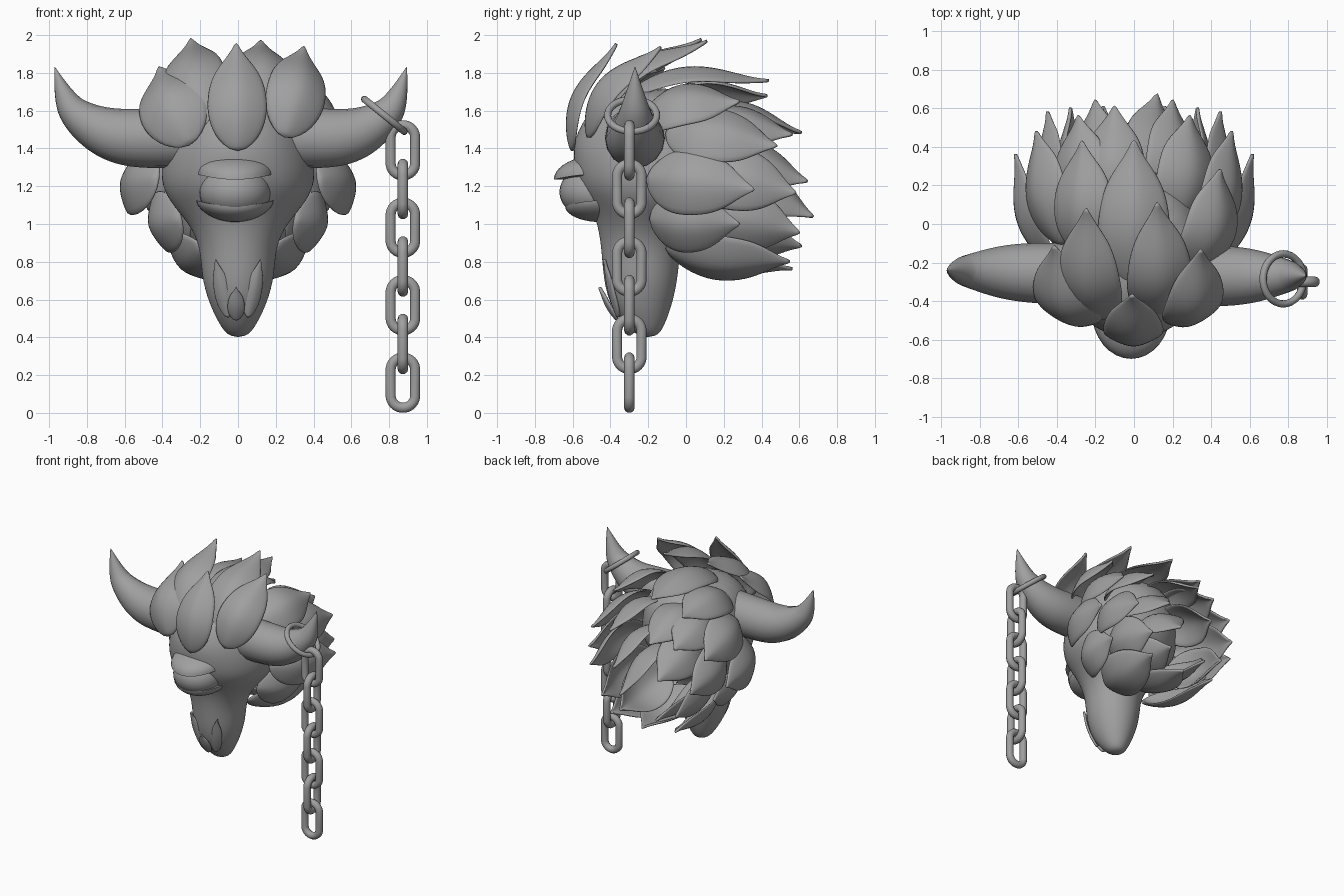
import bpy, bmesh, math
from mathutils import Vector

if "Cube" in bpy.data.objects:
    bpy.data.objects.remove(bpy.data.objects["Cube"])

grey = bpy.data.materials.new("stone_grey")
grey.use_nodes = True
COLOUR = (0.35, 0.35, 0.35, 1)
grey.diffuse_color = COLOUR
grey.node_tree.nodes["Principled BSDF"].inputs["Base Color"].default_value = COLOUR


def finish(name, bm, subdiv=0, thick=0):
    """Turn a bmesh into a smooth object."""
    bmesh.ops.remove_doubles(bm, verts=bm.verts, dist=0.0005)
    bmesh.ops.recalc_face_normals(bm, faces=bm.faces)
    for f in bm.faces:
        f.smooth = True
    mesh = bpy.data.meshes.new(name)
    bm.to_mesh(mesh)
    bm.free()
    mesh.materials.append(grey)
    obj = bpy.data.objects.new(name, mesh)
    bpy.context.collection.objects.link(obj)
    if thick:
        mod = obj.modifiers.new("thickness", "SOLIDIFY")
        mod.thickness = thick
        mod.offset = 0
    if subdiv:
        obj.modifiers.new("smooth", "SUBSURF").levels = subdiv
        obj.modifiers["smooth"].render_levels = subdiv
    return obj


def bridge(bm, rows, closed):
    """Join consecutive rows of vertices with quads."""
    for a, b in zip(rows, rows[1:]):
        n = len(a)
        for i in range(n if closed else n - 1):
            j = (i + 1) % n
            bm.faces.new((a[i], a[j], b[j], b[i]))


def tube(name, points, radii, cyclic=False):
    """Round tube along a path, converted to a mesh."""
    curve = bpy.data.curves.new(name, "CURVE")
    curve.dimensions = "3D"
    curve.bevel_depth = 1
    curve.bevel_resolution = 3 if cyclic else 6
    spline = curve.splines.new("POLY" if cyclic else "NURBS")
    spline.points.add(len(points) - 1)
    for p, co, r in zip(spline.points, points, radii):
        p.co = (*co, 1)
        p.radius = r
    spline.use_cyclic_u = cyclic
    if not cyclic:
        spline.order_u = 3
        spline.use_endpoint_u = True
    spline.use_smooth = True
    curve.materials.append(grey)
    obj = bpy.data.objects.new(name, curve)
    bpy.context.collection.objects.link(obj)
    bpy.ops.object.select_all(action="DESELECT")
    obj.select_set(True)
    bpy.context.view_layer.objects.active = obj
    bpy.ops.object.convert(target="MESH")


OUTLINE = [0, .52, .78, .92, .99, 1, .97, .91, .8, .62, .36, .13, 0]


def leaf(name, base, tip, width, bulge=0.12, thick=0.018):
    """Cupped broad leaf that bows away from the head and flicks at the tip."""
    base, tip = Vector(base), Vector(tip)
    axis = (tip - base).normalized()
    out = (base + tip) / 2 - Vector((0, .3, 1.1))
    out = (out - axis * out.dot(axis)).normalized()
    side = axis.cross(out)
    bm = bmesh.new()
    rows = []
    for k, w in enumerate(OUTLINE):
        t = k / (len(OUTLINE) - 1)
        rise = bulge * math.sin(math.pi * t ** .85) * (1 - t ** 5)
        centre = base.lerp(tip, t) + out * rise
        row = []
        for i in range(-3, 4):
            u = i / 3
            drop = out * (.22 * width * w * abs(u) ** 1.5)
            row.append(bm.verts.new(centre + side * (u * w * width / 2) - drop))
        rows.append(row)
    bridge(bm, rows, False)
    bmesh.ops.dissolve_degenerate(bm, dist=0.0005, edges=bm.edges)
    finish(name, bm, 1, thick)


def ellipsoid(name, centre, size, keep=0):
    """Full ellipsoid, or its upper (1) or lower (-1) half with a closed rim."""
    bm = bmesh.new()
    bmesh.ops.create_uvsphere(bm, u_segments=32, v_segments=20, radius=1)
    if keep:
        cut = bmesh.ops.bisect_plane(bm, geom=bm.verts[:] + bm.edges[:] + bm.faces[:],
                                     plane_co=(0, 0, 0), plane_no=(0, 0, -keep), clear_outer=True)
        rim = [e for e in cut["geom_cut"] if isinstance(e, bmesh.types.BMEdge)]
        bmesh.ops.contextual_create(bm, geom=rim)
    for v in bm.verts:
        # lid rims sag towards the middle
        sag = -.03 * (1 - v.co.x ** 2) if keep else 0
        v.co = Vector([c + s * a for c, s, a in zip(centre, size, v.co)]) + Vector((0, 0, sag))
    obj = finish(name, bm)
    bpy.context.view_layer.objects.active = obj
    bpy.ops.object.select_all(action="DESELECT")
    obj.select_set(True)
    bpy.ops.object.shade_smooth_by_angle(angle=math.radians(40))


# Head: stacked oval sections (z, centre y, half width, half depth)
SECTIONS = [(.4, -.2, .05, .05), (.47, -.22, .1, .11), (.58, -.24, .155, .17),
            (.72, -.24, .195, .2), (.88, -.24, .2, .21), (1, -.22, .26, .25),
            (1.1, -.19, .35, .32), (1.2, -.17, .41, .41), (1.33, -.16, .41, .44),
            (1.45, -.15, .38, .45), (1.6, -.13, .34, .39), (1.72, -.12, .2, .25)]
bm = bmesh.new()
rings = []
for z, y, rx, ry in SECTIONS:
    angles = [math.tau * i / 24 for i in range(24)]
    rings.append([bm.verts.new((rx * math.cos(a), y + ry * math.sin(a), z)) for a in angles])
bridge(bm, rings, True)
bm.faces.new(rings[0])
bm.faces.new(rings[-1])
finish("head", bm, 2)

# Single eye with lids
ellipsoid("eyeball", (-.015, -.47, 1.17), (.19, .2, .15))
ellipsoid("upper_lid", (-.015, -.45, 1.265), (.205, .25, .13), 1)
ellipsoid("lower_lid", (-.015, -.45, 1.125), (.205, .19, .085), -1)

# Mouth flaps and fang
for s, word in ((-1, "right"), (1, "left")):
    leaf("mouth_flap_" + word, (s * .05, -.355, .5), (s * .12, -.435, .82), .09, .015)
leaf("fang", (-.01, -.36, .49), (-.01, -.46, .67), .09, .015)

# Horns
HORN = [(.25, 1.46, .16), (.46, 1.45, .16), (.66, 1.465, .145),
        (.83, 1.55, .1), (.92, 1.66, .06), (.97, 1.83, .002)]
for s, word, shift in ((-1, "right", 0), (1, "left", .08)):
    tube("horn_" + word, [(s * (x - shift * x), -.27 + .03 * x * (s < 0), z) for x, z, r in HORN],
         [r for x, z, r in HORN])

# Unpaired mane leaves: base, tip, width, bulge
SINGLES = [((0, -.6, 1.37), (-.01, -.36, 1.97), .32, .12),
           ((-.25, -.52, 1.4), (-.42, -.1, 1.84), .38, .16),
           ((.24, -.52, 1.44), (.35, -.12, 1.95), .33, .15),
           ((-.18, -.5, 1.48), (-.25, .1, 1.99), .35, .17),
           ((.12, -.48, 1.5), (.12, .13, 1.98), .35, .17),
           ((0, -.34, 1.66), (0, .46, 1.76), .38, .13),
           ((.3, -.25, 1.54), (.45, .3, 1.65), .36, .13),
           ((-.22, -.2, 1.6), (-.27, .45, 1.68), .35, .12),
           ((-.1, 0, 1.55), (-.1, .63, 1.48), .36, .13),
           ((.03, .1, 1.28), (.12, .69, 1.03), .38, .12),
           ((0, -.02, .9), (0, .58, .76), .36, .1)]
for i, part in enumerate(SINGLES):
    leaf(f"mane_leaf_{i}", *part)

# Mirrored mane leaves
PAIRS = [((.22, 0, 1.52), (.29, .58, 1.47), .36),
         ((.36, -.12, 1.48), (.51, .5, 1.41), .36),
         ((.41, -.22, 1.24), (.62, .38, 1.18), .36),
         ((.29, -.2, 1.03), (.45, .3, 1), .34),
         ((.17, -.12, .88), (.29, .57, .8), .36),
         ((.16, .08, 1.36), (.2, .66, 1.22), .36),
         ((.34, .02, 1.28), (.45, .6, 1.16), .36),
         ((.26, .03, 1.1), (.33, .62, .95), .36),
         ((.12, .03, 1.02), (.16, .63, .88), .36)]
for i, (base, tip, width) in enumerate(PAIRS):
    for s, word in ((-1, "right"), (1, "left")):
        flip = [(s * p[0], p[1], p[2]) for p in (base, tip)]
        leaf(f"side_leaf_{word}_{i}", *flip, width, .11)

# Ring around the left horn
ring = []
for i in range(32):
    a = math.tau * i / 32
    ring.append((.775 + .105 * math.cos(a), -.285 + .13 * math.sin(a), 1.575 - .085 * math.cos(a)))
tube("horn_ring", ring, [.019] * 32, True)

# Hanging chain of alternating links
for k in range(7):
    path = []
    for i in range(28):
        a = math.tau * (i + .5) / 28
        across = .065 * math.cos(a)
        up = .065 * math.sin(a) + math.copysign(.068, math.sin(a))
        x, y = (across, 0) if k % 2 == 0 else (0, across)
        path.append((.873 + x, -.3 + y, 1.39 - .205 * k + up))
    tube(f"chain_link_{k}", path, [.028] * 28, True)
